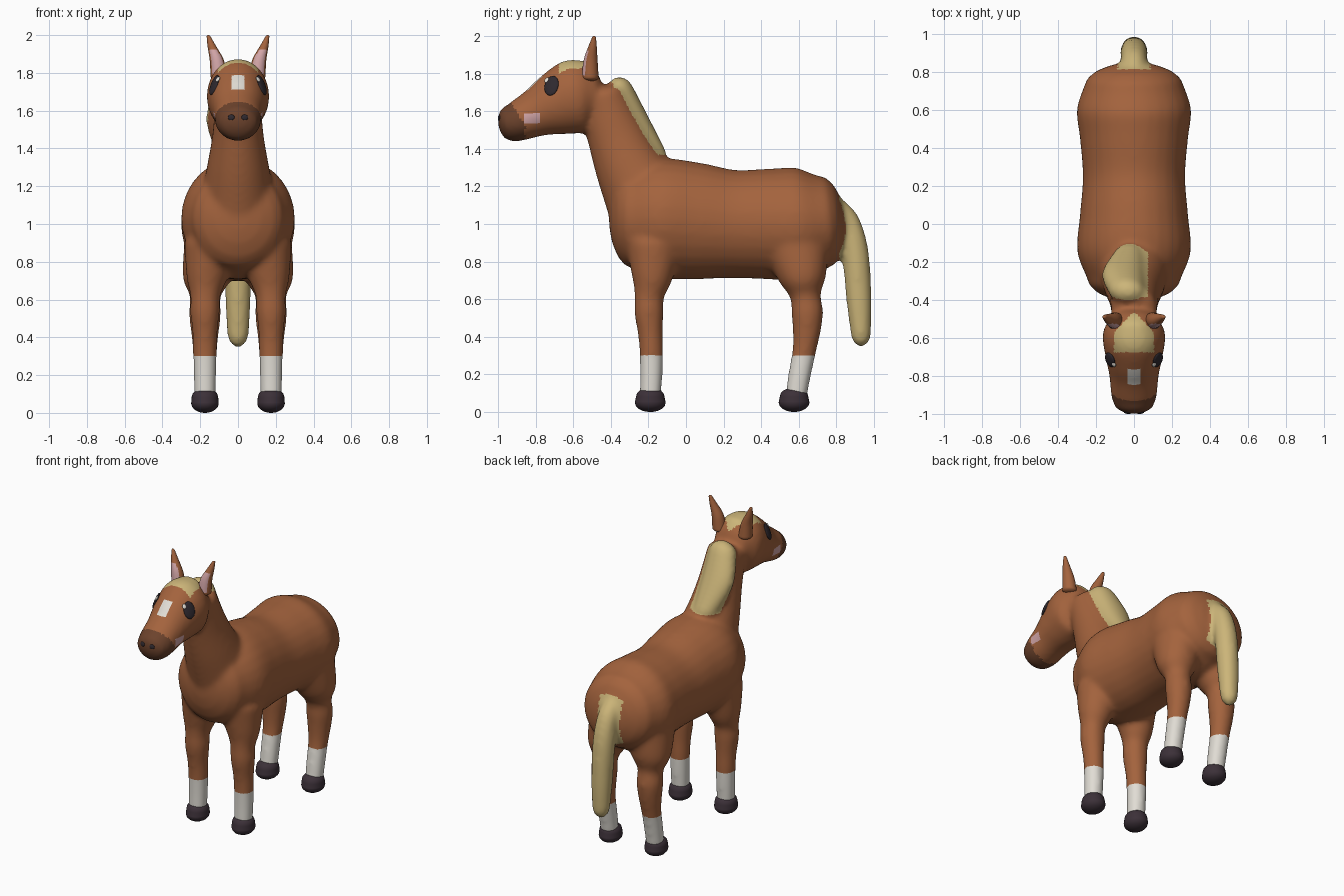
import bpy, bmesh, math
from mathutils import Vector
from mathutils.bvhtree import BVHTree

default = bpy.data.objects.get("Cube")
if default:
    bpy.data.objects.remove(default)

# Materials
COLOURS = {
    "chestnut": (0.37, 0.125, 0.047),
    "blond": (0.60, 0.46, 0.19),
    "white": (0.75, 0.72, 0.66),
    "hoof_dark": (0.045, 0.03, 0.04),
    "muzzle_brown": (0.15, 0.055, 0.025),
    "pink": (0.65, 0.38, 0.39),
    "eye_black": (0.028, 0.022, 0.028),
}
NAMES = list(COLOURS)
MATS = []
for name, rgb in COLOURS.items():
    m = bpy.data.materials.new(name)
    m.use_nodes = True
    m.diffuse_color = (*rgb, 1)
    bsdf = m.node_tree.nodes["Principled BSDF"]
    bsdf.inputs["Base Color"].default_value = (*rgb, 1)
    bsdf.inputs["Roughness"].default_value = 0.8
    MATS.append(m)


def spline(a, b, c, d, t):
    """Catmull-Rom point between b and c."""
    return 0.5 * (2 * b + (c - a) * t + (2 * a - 5 * b + 4 * c - d) * t * t
                  + (3 * b - a - 3 * c + d) * t ** 3)


def loft(bm, stations, caps, sides=28, steps=6):
    """Closed tube through (x, y, z, side radius, other radius), with round ends."""
    pts = [Vector(s) for s in stations]
    ext = [pts[0]] + pts + [pts[-1]]
    path = [spline(*ext[i:i + 4], k / steps)
            for i in range(len(pts) - 1) for k in range(steps)] + [pts[-1]]
    rings = []
    for i, p in enumerate(path):
        before, after = path[max(i - 1, 0)], path[min(i + 1, len(path) - 1)]
        rings.append((p.to_3d(), (after.to_3d() - before.to_3d()).normalized(), p[3], p[4]))

    def cap(ring, length):
        c, t, rx, ry = ring
        return [(c + t * length * math.sin(a), t, rx * math.cos(a), ry * math.cos(a))
                for a in (0.35, 0.7, 1.05, 1.3, 1.5)]

    rings = cap(rings[0], -caps[0])[::-1] + rings + cap(rings[-1], caps[1])
    loops = []
    for c, t, rx, ry in rings:
        up = t.cross(Vector((1, 0, 0))).normalized()
        loops.append([bm.verts.new(c + Vector((rx * math.cos(a), 0, 0)) + up * ry * math.sin(a))
                      for a in (math.tau * k / sides for k in range(sides))])
    for lo, hi in zip(loops, loops[1:]):
        for k in range(sides):
            n = (k + 1) % sides
            bm.faces.new((lo[k], lo[n], hi[n], hi[k]))
    bm.faces.new(loops[0][::-1])
    bm.faces.new(loops[-1])


def make(name, bm):
    bmesh.ops.recalc_face_normals(bm, faces=bm.faces)
    mesh = bpy.data.meshes.new(name)
    bm.to_mesh(mesh)
    bm.free()
    ob = bpy.data.objects.new(name, mesh)
    bpy.context.collection.objects.link(ob)
    return ob


def paint(ob, rule):
    ob.data.materials.clear()
    for m in MATS:
        ob.data.materials.append(m)
    for p in ob.data.polygons:
        p.use_smooth = True
        p.material_index = NAMES.index(rule(p.center, p.normal))


# Body: torso, neck, head, mane, tail and legs fused into one skin
bm = bmesh.new()
torso = [(-.28, 1.03, .25, .27), (-.14, 1.03, .3, .318), (.05, 1.015, .285, .312),
         (.25, 1.0, .27, .288), (.45, 1.0, .285, .295), (.6, 1.0, .302, .3), (.72, 1.01, .265, .25)]
neck = [(-.2, 1.12, .2, .23), (-.3, 1.3, .165, .185), (-.375, 1.48, .135, .155), (-.45, 1.68, .12, .13)]
head = [(-.5, 1.69, .13, .15), (-.58, 1.68, .166, .2), (-.7, 1.635, .15, .17),
        (-.8, 1.59, .13, .13), (-.9, 1.545, .122, .107), (-.945, 1.535, .108, .095)]
tail = [(.79, 1.09, .06, .06), (.86, 1.01, .067, .065), (.9, .85, .072, .072),
        (.92, .6, .068, .068), (.93, .42, .058, .055)]
for part, caps in ((torso, (.13, .13)), (neck, (.1, .05)), (head, (.06, .055)), (tail, (.04, .075))):
    loft(bm, [(0, *s) for s in part], caps)
loft(bm, [(0, -.54, 1.8, .1, .07), (0, -.64, 1.79, .1, .08)], (.05, .05))
loft(bm, [(-.04, -.35, 1.71, .095, .07), (-.06, -.265, 1.545, .11, .07),
          (-.03, -.17, 1.36, .08, .07)], (.075, .05))
front_leg = [(-.19, .08, .058), (-.185, .2, .061), (-.185, .33, .064), (-.19, .42, .067),
             (-.197, .53, .078), (-.195, .62, .08), (-.18, .72, .11), (-.17, .9, .15)]
back_leg = [(.585, .08, .058), (.605, .2, .061), (.63, .33, .064), (.642, .43, .075),
            (.645, .53, .085), (.635, .62, .083), (.62, .72, .13), (.58, .92, .18)]
for side in (1, -1):
    for leg in (front_leg, back_leg):
        loft(bm, [(side * (.175 - max(0, z - .6) * .1), y, z, min(r, .14), r)
                  for y, z, r in leg], (.03, .05))
body = make("body", bm)

remesh = body.modifiers.new("fuse", "REMESH")
remesh.mode = "VOXEL"
remesh.voxel_size = 0.014
smooth = body.modifiers.new("soften", "SMOOTH")
smooth.factor = 0.5
smooth.iterations = 16
graph = bpy.context.evaluated_depsgraph_get()
skin = bpy.data.meshes.new_from_object(body.evaluated_get(graph))
body.modifiers.clear()
body.data = skin


def coat(c, n):
    x, y, z = abs(c.x), c.y, c.z
    if z < .3:
        return "white"                                         # socks
    if x < .085 and y > .815 and z < 1.25:
        return "blond"                                         # tail
    if .894 * (y + .3) + .447 * (z - 1.78) > -.098 and -.19 < c.x < .072 and z > 1.368 and y < -.07:
        return "blond"                                         # mane
    if z > 1.8 and x / .105 + max(0, y + .57) / .11 < 1 and y > -.675:
        return "blond"                                         # forelock
    if y < -.855 - .6 * max(0, z - 1.52):
        return "muzzle_brown"
    if x < .032 and 1.71 < z < 1.79 and y < -.65:
        return "white"                                         # forehead patch
    if x > .07 and abs(y + .82) < .042 and abs(z - 1.565) < .027:
        return "pink"                                          # cheeks
    return "chestnut"


paint(body, coat)
tree = BVHTree.FromPolygons([v.co for v in skin.vertices], [p.vertices for p in skin.polygons])


def button(name, near, size, colour, lift=0.0):
    """Flattened dome lying on the skin nearest to a point."""
    spot, normal, _, _ = tree.find_nearest(Vector(near))
    b = bmesh.new()
    bmesh.ops.create_uvsphere(b, u_segments=24, v_segments=12, radius=1)
    turn = normal.to_track_quat("Z", "Y")
    for v in b.verts:
        v.co = spot + normal * lift + turn @ Vector([a * s for a, s in zip(v.co, size)])
    paint(make(name, b), lambda c, n: colour)


def ear_coat(c, n):
    return "pink" if n.y < -.6 and 1.79 < c.z < 1.92 else "chestnut"


for label, s in (("left", 1), ("right", -1)):
    # Ears
    b = bmesh.new()
    loft(b, [(s * .1, -.51, 1.78, .045, .045), (s * .113, -.507, 1.87, .037, .037),
             (s * .138, -.497, 1.94, .023, .023), (s * .153, -.49, 1.985, .012, .012)], (.02, .016))
    paint(make(label + "_ear", b), ear_coat)
    # Face details
    button(label + "_eye", (s * .125, -.715, 1.735), (.04, .056, .012), "eye_black")
    button(label + "_eye_glint", (s * .105, -.74, 1.765), (.013, .016, .006), "white", .01)
    button(label + "_nostril", (s * .037, -1.0, 1.565), (.018, .015, .006), "eye_black")
    # Hooves
    for end, y in (("front", -.19), ("back", .575)):
        b = bmesh.new()
        loft(b, [(s * .175, y, .05, .073, .082), (s * .175, y, .085, .07, .075)], (.05, .045))
        paint(make(f"{label}_{end}_hoof", b), lambda c, n: "hoof_dark")
